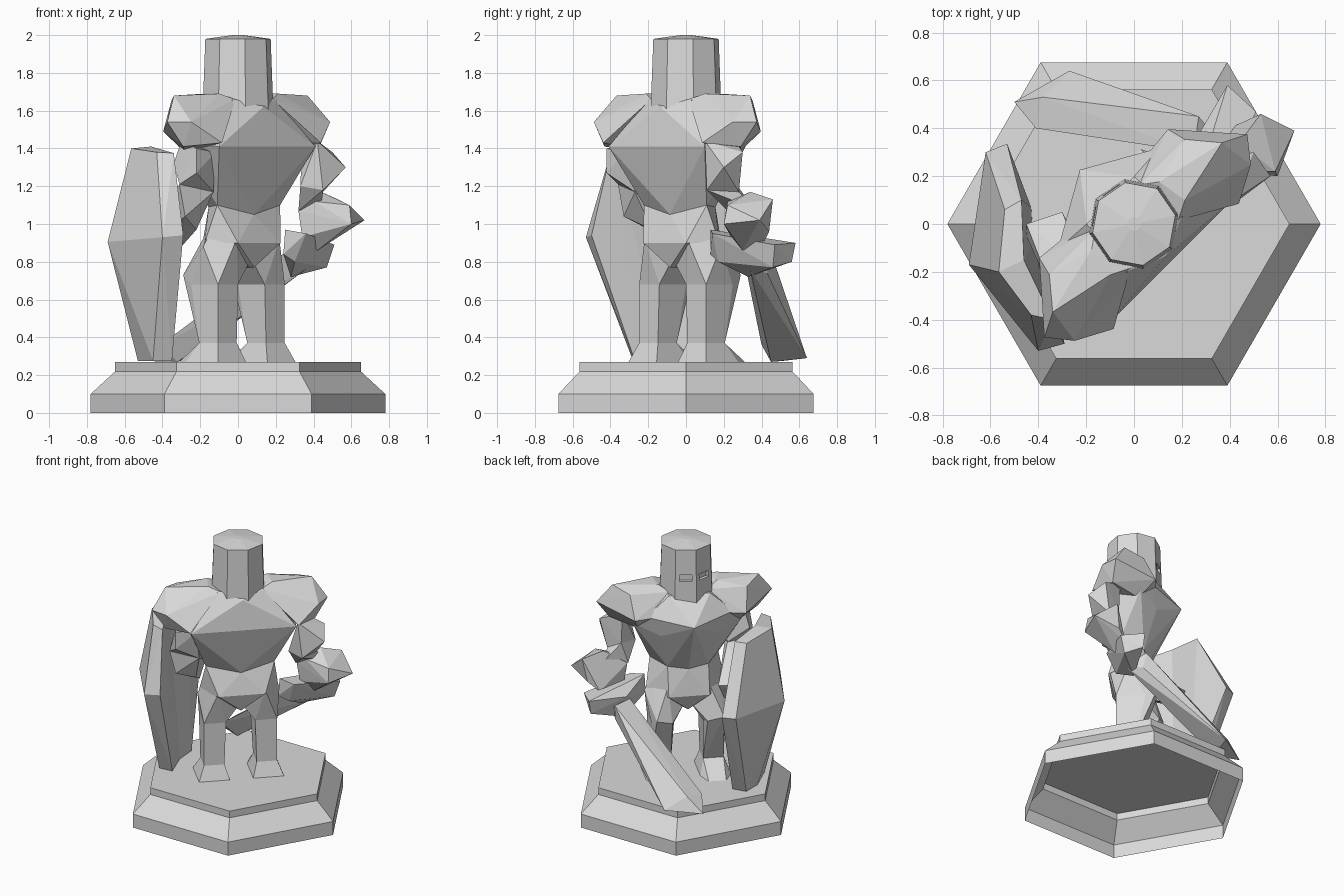
import bpy
import bmesh
from math import cos, sin, pi, radians
from mathutils import Vector, Matrix

default_cube = bpy.data.objects.get("Cube")
if default_cube:
    bpy.data.objects.remove(default_cube, do_unlink=True)

# One plain grey for the whole statue
stone = bpy.data.materials.new("stone_grey")
stone.use_nodes = True
stone.diffuse_color = (0.7, 0.7, 0.7, 1)
stone.node_tree.nodes["Principled BSDF"].inputs["Base Color"].default_value = stone.diffuse_color

# The figure stands turned on its base: local x is its side, local y its facing
TURN = Matrix.Rotation(radians(45), 4, "Z")


def finish(name, bm):
    """Store a bmesh as a flat-shaded object."""
    bmesh.ops.recalc_face_normals(bm, faces=bm.faces[:])
    mesh = bpy.data.meshes.new(name)
    bm.to_mesh(mesh)
    bm.free()
    mesh.materials.append(stone)
    obj = bpy.data.objects.new(name, mesh)
    bpy.context.collection.objects.link(obj)
    return obj


def hull(name, points, turned=False, side=1):
    """Faceted solid around a few corner points."""
    bm = bmesh.new()
    for x, y, z in points:
        corner = Vector((x * side, y, z))
        bm.verts.new(TURN @ corner if turned else corner)
    result = bmesh.ops.convex_hull(bm, input=bm.verts[:])
    loose = {v for v in result["geom_interior"] + result["geom_unused"]
             if isinstance(v, bmesh.types.BMVert)}
    bmesh.ops.delete(bm, geom=list(loose), context="VERTS")
    return finish(name, bm)


def mirrored(points):
    """Points plus their copies on the other side of the body."""
    return points + [(-x, y, z) for x, y, z in points if x]


def box_ring(x0, x1, y0, y1, z):
    """Four corners of a level rectangle."""
    return [(x, y, z) for x in (x0, x1) for y in (y0, y1)]


def turned_profile(name, profile, sides, start=0.0, open_base=False):
    """Polygonal solid of revolution from (radius, height) pairs."""
    bm = bmesh.new()
    rings = []
    for radius, z in profile:
        angles = [start + 2 * pi * i / sides for i in range(sides)]
        rings.append([bm.verts.new((radius * cos(a), radius * sin(a), z)) for a in angles])
    for low, high in zip(rings, rings[1:]):
        for i in range(sides):
            j = (i + 1) % sides
            bm.faces.new((low[i], low[j], high[j], high[i]))
    if not open_base:
        bm.faces.new(rings[0])
    bm.faces.new(rings[-1])
    return finish(name, bm)


# Hexagonal plinth, a thin shell open underneath
turned_profile("plinth", [(0.78, 0), (0.78, 0.1), (0.65, 0.22), (0.65, 0.27)], 6, open_base=True)

# Helmet with a vertical keel at the front, looking a little aside
FACE = radians(147)
helmet = turned_profile("helmet", [(0.192, 1.58), (0.177, 1.98), (0.03, 2.0)], 8, FACE)

# Eye slits cut through the two front facets
for offset in (-1, 1):
    angle = FACE + offset * pi / 8
    bm = bmesh.new()
    place = (Matrix.Rotation(angle, 4, "Z") @ Matrix.Translation((0.18, 0, 1.775))
             @ Matrix.Diagonal((0.06, 0.085, 0.045, 1)))
    bmesh.ops.create_cube(bm, size=1, matrix=place)
    cutter = finish("eye_cutter", bm)
    cutter.hide_render = True
    slit = helmet.modifiers.new("eye_slit", "BOOLEAN")
    slit.operation = "DIFFERENCE"
    slit.object = cutter
    bpy.context.view_layer.objects.active = helmet
    bpy.ops.object.modifier_apply(modifier=slit.name)
    bpy.data.objects.remove(cutter, do_unlink=True)

# Torso: broad keeled chest narrowing to a flat-backed waist
waist = mirrored([(0.235, -0.08, 1.1), (0.14, 0.08, 1.09), (0, -0.12, 1.05), (0, 0.1, 1.07)])
chest = mirrored([(0.36, -0.22, 1.41), (0.2, 0.17, 1.36), (0, 0.32, 1.47),
                  (0.14, 0.14, 1.64), (0.16, -0.12, 1.66), (0.38, 0.08, 1.43),
                  (0.3, 0.15, 1.5), (0, -0.19, 1.62)])
hull("torso", waist + chest, True)

# Pelvis, narrowing to the crotch
hull("pelvis", waist + mirrored([(0.27, -0.02, 0.9), (0.14, 0.13, 0.88), (0.16, -0.16, 0.9),
                                 (0, 0.08, 0.76), (0, -0.12, 0.77)]), True)

# Paired body parts; neighbours share their joint corners
shoulder = [(0.13, 0.1, 1.65), (0.14, -0.12, 1.66), (0.22, -0.08, 1.69), (0.2, 0.05, 1.69),
            (0.5, -0.02, 1.68), (0.4, 0.1, 1.65), (0.52, -0.17, 1.54), (0.6, -0.07, 1.54),
            (0.38, 0.18, 1.49), (0.18, 0.16, 1.5), (0.37, -0.25, 1.43),
            (0.51, -0.1, 1.41), (0.34, 0.06, 1.38)]
knee = box_ring(0.1, 0.25, -0.1, 0.1, 0.68)
kneecap = [(0.23, 0.18, 0.73), (0.12, 0.16, 0.7)]
ankle = box_ring(0.11, 0.25, -0.1, 0.04, 0.37)
thigh = knee + kneecap + [(0.22, -0.06, 1.02), (0.28, -0.02, 0.88), (0.14, 0.1, 0.95),
                          (0.16, -0.15, 0.92), (0.02, 0.06, 0.8), (0.02, -0.1, 0.79)]
foot = ankle + box_ring(0.08, 0.29, -0.14, 0.1, 0.27) + [(0.12, 0.2, 0.27), (0.24, 0.2, 0.27)]
for side, label in ((1, "sword_side"), (-1, "shield_side")):
    for part, points in (("pauldron", shoulder), ("thigh", thigh),
                         ("shin", knee + kneecap + ankle), ("foot", foot)):
        hull(label + "_" + part, points, True, side)

# Sword arm
sword_elbow = [(0.33, 0.12, 1.2), (0.45, 0.11, 1.18), (0.45, 0.28, 1.17), (0.35, 0.26, 1.22)]
hull("sword_upper_arm", sword_elbow + [(0.42, 0.1, 1.44), (0.34, 0.26, 1.44),
                                       (0.5, 0.3, 1.38), (0.57, 0.2, 1.3)])
hull("sword_forearm", sword_elbow + [(0.32, 0.22, 1.07), (0.44, 0.36, 1.08)])
hull("sword_gauntlet", [(0.44, 0.34, 1.17), (0.53, 0.46, 1.13), (0.59, 0.22, 1.1),
                        (0.4, 0.22, 1.12), (0.67, 0.39, 1.02), (0.6, 0.2, 1.0),
                        (0.32, 0.23, 1.07), (0.42, 0.3, 0.86), (0.34, 0.24, 0.93),
                        (0.42, 0.41, 0.9), (0.5, 0.44, 0.96)])

# Sword: heavy crossguard and a broad blade resting on the plinth
hull("crossguard", [(0.25, 0.13, 0.97), (0.36, 0.14, 0.95), (0.24, 0.13, 0.84),
                    (0.3, 0.17, 0.8), (0.39, 0.58, 0.9), (0.51, 0.47, 0.89),
                    (0.39, 0.56, 0.8), (0.47, 0.46, 0.77), (0.28, 0.33, 0.72),
                    (0.25, 0.34, 0.88)])
hull("blade", [(-0.5, 0.51, 0.275), (-0.27, 0.64, 0.29), (-0.41, 0.4, 0.36),
               (-0.38, 0.53, 0.38), (-0.32, 0.45, 0.27), (0.27, 0.45, 0.85),
               (0.25, 0.3, 0.85), (0.36, 0.34, 0.76), (0.28, 0.43, 0.74)])

# Shield arm
shield_elbow = [(-0.31, -0.36, 1.21), (-0.13, -0.27, 1.17), (-0.2, -0.2, 1.2)]
hull("shield_upper_arm", shield_elbow + [(-0.3, -0.26, 1.44), (-0.22, -0.42, 1.4),
                                         (-0.34, -0.26, 1.32), (-0.12, -0.32, 1.38),
                                         (-0.22, -0.42, 1.27), (-0.16, -0.2, 1.32)])
hull("shield_forearm", shield_elbow + [(-0.28, -0.33, 1.04), (-0.45, 0, 1.02),
                                       (-0.3, 0.05, 1.0), (-0.3, -0.02, 0.88),
                                       (-0.45, -0.05, 0.92), (-0.22, -0.18, 0.97)])

# Shield: two plates meeting at a ridge, widest at mid height
ridge = [(-0.565, -0.2, 1.4), (-0.46, -0.15, 1.41), (-0.69, -0.17, 0.905),
         (-0.52, -0.1, 0.93), (-0.53, -0.08, 0.275), (-0.42, -0.08, 0.275)]
leading = [(-0.54, 0.06, 1.38), (-0.47, 0.1, 1.39), (-0.62, 0.3, 0.93),
           (-0.53, 0.335, 0.93), (-0.53, 0.05, 0.275), (-0.43, 0.07, 0.275)]
trailing = [(-0.43, -0.38, 1.38), (-0.34, -0.4, 1.375), (-0.4, -0.53, 0.93),
            (-0.29, -0.5, 0.94), (-0.45, -0.28, 0.275), (-0.35, -0.27, 0.275)]
hull("shield_front_half", ridge + leading)
hull("shield_rear_half", ridge + trailing)
